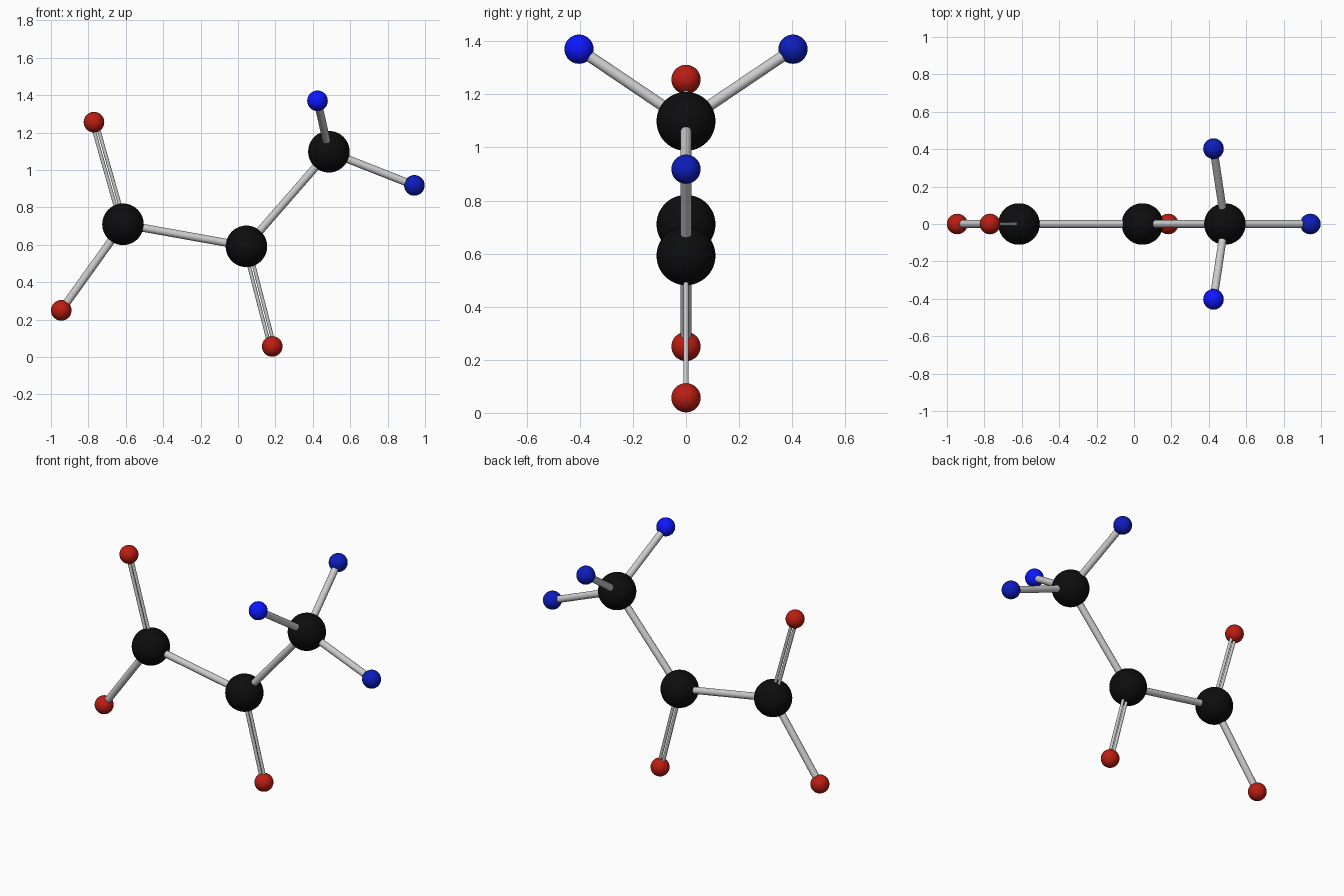
import bpy
from mathutils import Vector

if "Cube" in bpy.data.objects:
    bpy.data.objects.remove(bpy.data.objects["Cube"])


def material(name, rgb):
    m = bpy.data.materials.new(name)
    m.diffuse_color = (*rgb, 1)
    m.use_nodes = True
    m.node_tree.nodes["Principled BSDF"].inputs["Base Color"].default_value = m.diffuse_color
    return m


black = material("black", (0.004, 0.004, 0.004))
red = material("red", (0.5, 0.012, 0.006))
dark_blue = material("dark_blue", (0.004, 0.012, 0.5))
bright_blue = material("bright_blue", (0.004, 0.008, 1.0))

# Atoms: name -> (centre, radius, material)
BIG, SMALL = 0.111, 0.055
atoms = {
    "end_carbon": ((-0.615, 0, 0.71), BIG, black),
    "middle_carbon": ((0.045, 0, 0.592), BIG, black),
    "top_carbon": ((0.486, 0, 1.098), BIG, black),
    "upper_oxygen": ((-0.77, 0, 1.256), SMALL, red),
    "lower_oxygen": ((-0.945, 0, 0.25), SMALL, red),
    "bottom_oxygen": ((0.183, 0, 0.057), SMALL, red),
    "side_hydrogen": ((0.943, 0, 0.918), SMALL, dark_blue),
    "back_hydrogen": ((0.425, 0.403, 1.37), SMALL, dark_blue),
    "front_hydrogen": ((0.425, -0.403, 1.37), SMALL, bright_blue),
}


def ball(name, centre, radius, mat):
    bpy.ops.mesh.primitive_uv_sphere_add(segments=40, ring_count=24, radius=radius, location=centre)
    ob = bpy.context.object
    ob.name = name
    ob.data.materials.append(mat)
    bpy.ops.object.shade_smooth()


def rod(name, a, b, radius):
    d = b - a
    bpy.ops.mesh.primitive_cylinder_add(vertices=24, radius=radius, depth=d.length,
                                        location=(a + b) / 2,
                                        rotation=d.to_track_quat('Z', 'Y').to_euler())
    bpy.context.object.name = name
    bpy.ops.object.shade_smooth_by_angle()


for name, (centre, radius, mat) in atoms.items():
    ball(name, centre, radius, mat)

# Bonds: single rods, or pairs of thin rods lying side by side in the xz plane
bonds = [
    ("end_carbon", "middle_carbon", False),
    ("middle_carbon", "top_carbon", False),
    ("end_carbon", "lower_oxygen", False),
    ("top_carbon", "side_hydrogen", False),
    ("top_carbon", "back_hydrogen", False),
    ("top_carbon", "front_hydrogen", False),
    ("end_carbon", "upper_oxygen", True),
    ("middle_carbon", "bottom_oxygen", True),
]
for first, second, double in bonds:
    a, b = Vector(atoms[first][0]), Vector(atoms[second][0])
    name = second + "_bond"
    if double:
        side = (b - a).cross(Vector((0, 1, 0))).normalized() * 0.0125
        for s, tag in ((-1, "_a"), (1, "_b")):
            rod(name + tag, a + side * s, b + side * s, 0.0095)
    else:
        rod(name, a, b, 0.021)
